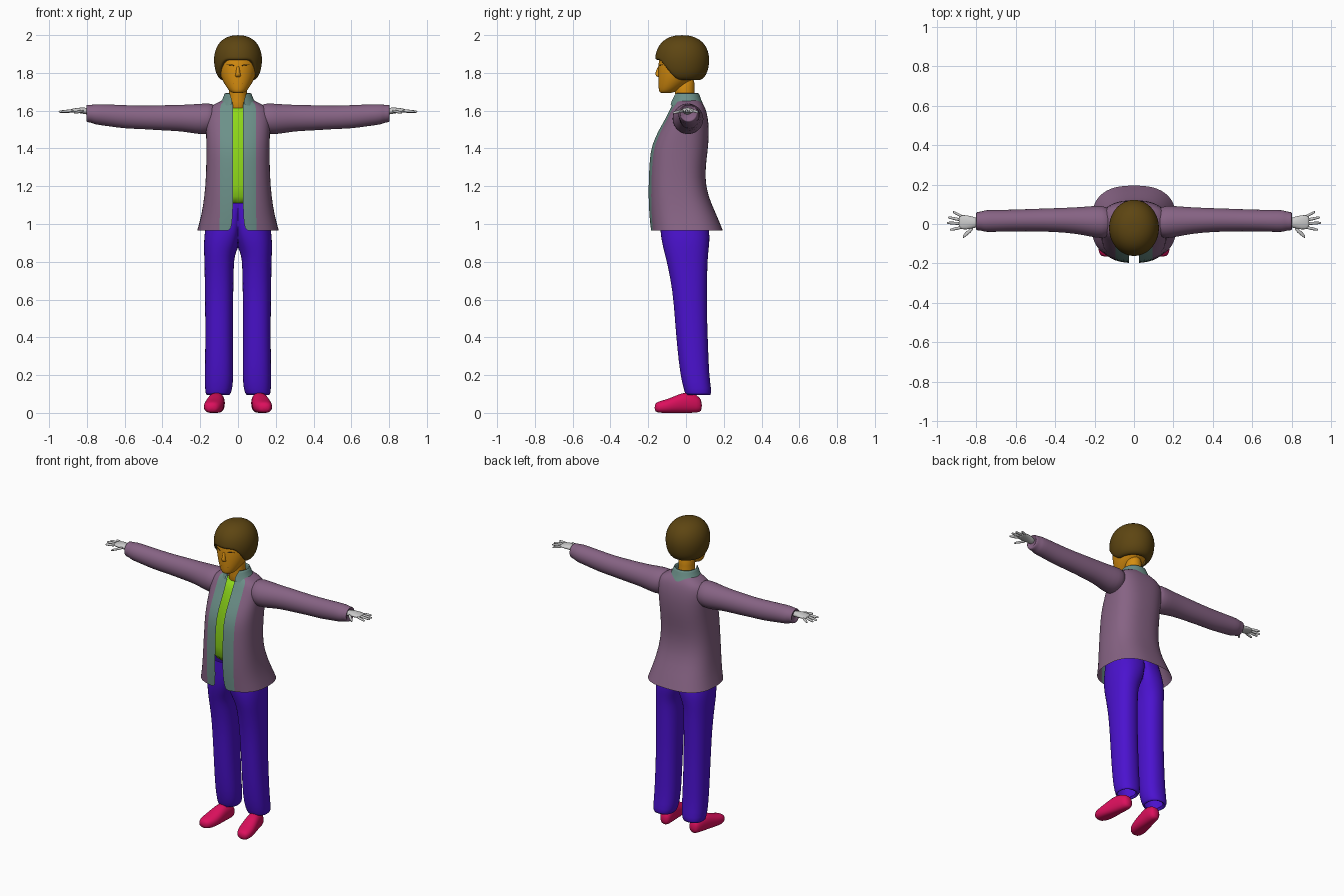
import bpy, bmesh, math

PI = math.pi
COL = {
    "skin": (0.68, 0.27, 0.005), "hair": (0.11, 0.06, 0.006), "jacket": (0.24, 0.125, 0.23),
    "trim": (0.15, 0.28, 0.25), "shirt": (0.27, 0.68, 0.01), "trousers": (0.07, 0.006, 0.62),
    "shoe": (0.72, 0.005, 0.11), "brow": (0.06, 0.03, 0.005), "lip": (0.4, 0.13, 0.01),
}
MATS = {}
for key, c in COL.items():
    MATS[key] = bpy.data.materials.new(key)
    MATS[key].diffuse_color = (*c, 1)


def skin_rows(name, rows, mats=(), closed=True, caps=False, mirror=False, sub=1, trim_cols=0):
    """Bridge equal-length rows of points into one smooth object."""
    bm = bmesh.new()
    vs = [[bm.verts.new(p) for p in row] for row in rows]
    n = len(rows[0])
    for r0, r1 in zip(vs, vs[1:]):
        for i in range(n if closed else n - 1):
            j = (i + 1) % n
            f = bm.faces.new((r0[i], r0[j], r1[j], r1[i]))
            if i < trim_cols:
                f.material_index = 1
    if caps:
        bm.faces.new(vs[0])
        bm.faces.new(vs[-1])
    if mirror:  # remove inner walls lying on the mirror plane
        inner = [f for f in bm.faces if all(abs(v.co.x) < 1e-5 for v in f.verts)]
        bmesh.ops.delete(bm, geom=inner, context='FACES')
    bmesh.ops.recalc_face_normals(bm, faces=bm.faces)
    for f in bm.faces:
        f.smooth = True
    me = bpy.data.meshes.new(name)
    bm.to_mesh(me)
    bm.free()
    ob = bpy.data.objects.new(name, me)
    bpy.context.collection.objects.link(ob)
    for m in mats:
        me.materials.append(MATS[m])
    if mirror:
        ob.modifiers.new("mirror", 'MIRROR').merge_threshold = 0.0005
    if sub:
        s = ob.modifiers.new("smooth", 'SUBSURF')
        s.levels = s.render_levels = sub
    return ob


def loft(name, axis, rings, mats=(), n=20, p=2.0, caps=True, mirror=False, min_x=None, min_z=None, sub=1):
    """Superellipse rings (position, centre a, centre b, radius a, radius b) along an axis."""
    rows = []
    for pos, ca, cb, ra, rb in rings:
        row = []
        for i in range(n):
            t = 2 * PI * i / n
            c, s = math.cos(t), math.sin(t)
            a = ca + ra * math.copysign(abs(c) ** (2 / p), c)
            b = cb + rb * math.copysign(abs(s) ** (2 / p), s)
            x, y, z = {'X': (pos, a, b), 'Y': (a, pos, b), 'Z': (a, b, pos)}[axis]
            if min_x is not None:
                x = max(x, min_x)
            if min_z is not None:
                z = max(z, min_z)
            row.append((x, y, z))
        rows.append(row)
    return skin_rows(name, rows, mats, True, caps, mirror, sub)


def half_shell(name, rings, mats, p=2.6, trim=0.097, n=14, trim_cols=0):
    """Half garment, open at the front: (z, half width, front y, back y, front gap)."""
    rows = []
    for z, w, yf, yb, gap in rings:
        cy, h = (yf + yb) / 2, (yb - yf) / 2
        edge = min(trim, w * 0.85)
        ts = [math.asin((x / w) ** (p / 2)) for x in (gap, (gap + edge) / 2, edge)]
        ts += [ts[2] + (PI - ts[2]) * k / n for k in range(1, n + 1)]
        row = []
        for t in ts:
            c = math.cos(t)
            row.append((w * abs(math.sin(t)) ** (2 / p), cy - h * math.copysign(abs(c) ** (2 / p), c), z))
        row[-1] = (0, row[-1][1], z)
        rows.append(row)
    return skin_rows(name, rows, mats, closed=False, mirror=True, trim_cols=trim_cols)


# Trousers: one leg running into half the pelvis, mirrored
loft("trousers", 'Z', [
    (.11, .105, .055, .05, .055), (.085, .107, .067, .062, .066), (.125, .102, .061, .074, .074),
    (.2, .1, .046, .076, .077), (.35, .1, .035, .074, .083), (.5, .1, .026, .074, .086),
    (.65, .1, .02, .076, .092), (.78, .1, .008, .078, .106), (.835, .098, .003, .082, .115),
    (.875, .09, 0, .091, .122), (.93, .075, -.003, .106, .131), (1.0, .05, -.01, .12, .13),
    (1.11, .03, -.025, .13, .115)],
    ["trousers"], p=2.3, mirror=True, min_x=0, caps=False)

# Shoes
loft("shoes", 'Y', [
    (.085, .105, .038, .025, .03), (.06, .105, .048, .038, .048), (.0, .115, .056, .044, .058),
    (-.05, .122, .045, .049, .049), (-.1, .13, .034, .053, .038), (-.145, .137, .03, .044, .032),
    (-.167, .14, .028, .024, .02)], ["shoe"], p=2.3, mirror=True, min_z=0)

# Jacket body with pale front facings
half_shell("jacket_body", [
    (.965, .217, -.186, .196, .034), (1.05, .193, -.195, .162, .028), (1.15, .178, -.199, .115, .026),
    (1.25, .17, -.197, .1, .026), (1.35, .168, -.192, .11, .026), (1.42, .168, -.181, .119, .026),
    (1.5, .17, -.143, .122, .026), (1.56, .173, -.107, .117, .026), (1.61, .165, -.083, .105, .026),
    (1.636, .125, -.07, .09, .028), (1.655, .08, -.062, .072, .03)],
    ["jacket", "trim"], trim_cols=2)

# Standing collar, parted at the front
half_shell("collar", [
    (1.628, .104, -.088, .094, .028), (1.662, .08, -.077, .078, .032), (1.698, .07, -.068, .068, .048),
    (1.69, .062, -.06, .06, .044), (1.65, .062, -.06, .06, .035)], ["trim"], p=2.1)

# Shirt inside the jacket
loft("shirt", 'Z', [
    (1.085, 0, -.028, .145, .115), (1.2, 0, -.032, .142, .116), (1.35, 0, -.028, .145, .118),
    (1.5, 0, -.008, .138, .108), (1.58, 0, 0, .115, .085), (1.625, 0, 0, .07, .062)],
    ["shirt"], p=2.4)

# Sleeves with a stepped cuff
loft("sleeves", 'X', [
    (.11, .008, 1.566, .07, .072), (.165, .01, 1.556, .086, .084), (.22, .013, 1.556, .078, .08),
    (.3, .018, 1.561, .067, .07), (.4, .02, 1.562, .061, .068), (.5, .02, 1.564, .058, .062),
    (.6, .018, 1.567, .056, .063), (.69, .016, 1.576, .056, .058), (.76, .015, 1.581, .057, .055),
    (.77, .015, 1.583, .049, .048), (.797, .014, 1.585, .048, .047), (.806, .014, 1.586, .042, .042),
    (.79, .012, 1.59, .028, .028)], ["jacket"], mirror=True)

# Hands: palm, four fingers and a thumb
loft("palms", 'X', [
    (.78, .006, 1.594, .022, .019), (.815, .008, 1.6, .029, .018), (.85, .008, 1.602, .039, .014),
    (.882, .01, 1.6, .037, .01), (.89, .01, 1.599, .03, .007)], n=12, mirror=True)
FINGERS = [  # base x, base y, tip x, tip y, tip z
    (.87, .037, .92, .062, 1.592), (.877, .02, .944, .034, 1.593), (.878, .002, .95, .006, 1.594),
    (.872, -.017, .936, -.03, 1.595), (.815, -.018, .87, -.066, 1.588)]
for k, (x0, y0, x1, y1, z1) in enumerate(FINGERS):
    rings = []
    for f, r in ((0, .0085), (.5, .0085), (.9, .007), (1, .004)):
        rings.append((x0 + (x1 - x0) * f, y0 + (y1 - y0) * f, 1.6 + (z1 - 1.6) * f, r * (1.6 if k == 4 else 1), r))
    loft("thumbs" if k == 4 else f"fingers_{k + 1}", 'X', rings, n=8, mirror=True)

# Neck and head
loft("neck", 'Z', [
    (1.58, 0, 0, .06, .058), (1.65, 0, -.003, .05, .052), (1.71, 0, -.008, .047, .051),
    (1.79, 0, -.008, .05, .058)], ["skin"])
loft("head", 'Z', [
    (1.692, 0, -.108, .024, .026), (1.7, 0, -.098, .042, .045), (1.725, 0, -.08, .062, .066),
    (1.76, 0, -.056, .083, .092), (1.8, 0, -.041, .099, .107), (1.85, 0, -.03, .107, .117),
    (1.91, 0, -.025, .103, .113), (1.96, 0, -.02, .07, .078)], ["skin"], n=24)
loft("nose", 'Z', [
    (1.84, 0, -.139, .008, .008), (1.815, 0, -.144, .01, .013), (1.795, 0, -.148, .013, .017),
    (1.783, 0, -.145, .018, .015), (1.776, 0, -.138, .011, .009)], ["skin"], n=10)
loft("mouth", 'X', [(x, -.143 + 3.5 * x * x + .003, 1.744 - 2 * x * x, .005, .004)
                    for x in (-.03, -.018, 0, .018, .03)], ["lip"], n=8)
loft("eyebrows", 'X', [
    (.018, -.141, 1.838, .004, .003), (.038, -.137, 1.843, .005, .004), (.064, -.12, 1.843, .004, .002)],
    ["brow"], n=8, mirror=True)
loft("eyes", 'X', [
    (.024, -.136, 1.824, .003, .002), (.032, -.134, 1.825, .006, .007), (.045, -.129, 1.825, .006, .008),
    (.056, -.123, 1.825, .004, .002)], n=10, mirror=True)

# Hair: a cap whose lower edge dips from the fringe to the nape
rows = []
N = 40
for k in range(14):
    t = min(k, 12) / 12
    row = []
    for i in range(N):
        a = 2 * PI * i / N
        d = min(a, 2 * PI - a)  # 0 at front, pi at back
        s = min(max((d - .5) / .9, 0), 1)
        low = 1.868 - .105 * s * s * (3 - 2 * s)
        z = 2.0 - (2.0 - low) * (0.003 + .997 * t ** 1.6)
        if z > 1.86:
            r = (1 - ((z - 1.86) / .14) ** 2.3) ** (1 / 2.3)
        else:
            u = (1.86 - z) / .1
            r = 1 - .1 * u - .18 * u ** 4
        if k == 13:
            r *= .82
        row.append((.128 * r * math.sin(a), -.02 - .144 * r * math.cos(a), z))
    rows.append(row)
top = skin_rows("hair", rows, ["hair"], sub=1)
bm = bmesh.new()
bm.from_mesh(top.data)
bm.verts.ensure_lookup_table()
bm.faces.new([bm.verts[i] for i in range(N)]).smooth = True  # crown
bmesh.ops.recalc_face_normals(bm, faces=bm.faces)
bm.to_mesh(top.data)
bm.free()
